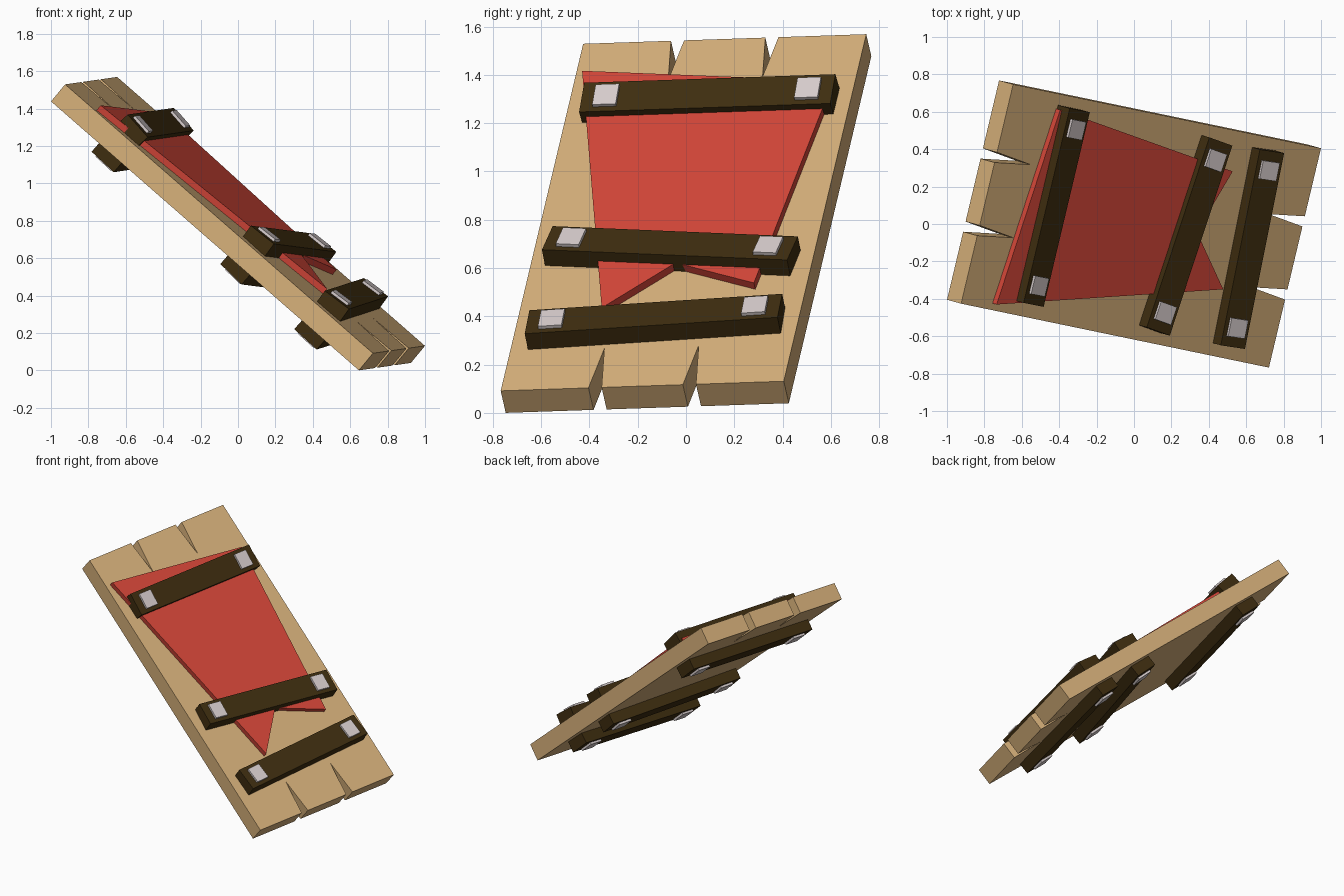
import bpy, bmesh
from mathutils import Matrix, Vector

if "Cube" in bpy.data.objects:
    bpy.data.objects.remove(bpy.data.objects["Cube"])


def material(name, rgb):
    m = bpy.data.materials.new(name)
    m.diffuse_color = (*rgb, 1)
    m.use_nodes = True
    m.node_tree.nodes["Principled BSDF"].inputs["Base Color"].default_value = m.diffuse_color
    return m


TAN = material("tan wood", (0.69, 0.445, 0.20))
DARK = material("dark wood", (0.050, 0.027, 0.005))
RED = material("red paint", (0.68, 0.063, 0.041))
STEEL = material("pale metal", (0.69, 0.62, 0.62))

# Frame of the leaning board: across, along, outward
across = Vector((0.2308, 0.9727, 0.033)).normalized()
along = Vector((-0.743, 0.1586, 0.650))
along = (along - across * along.dot(across)).normalized()
out = across.cross(along)
BOARD = Matrix((across, along, out)).transposed().to_4x4()
BOARD.translation = (0, 0, 0.7845)


def prism(name, outline, h0, h1, mat, frame=BOARD):
    """Extrude an outline between two heights in the given frame."""
    bm = bmesh.new()
    base = bm.faces.new([bm.verts.new((x, y, h0)) for x, y in outline])
    top = bmesh.ops.extrude_face_region(bm, geom=[base])["geom"]
    verts = [g for g in top if isinstance(g, bmesh.types.BMVert)]
    bmesh.ops.translate(bm, verts=verts, vec=(0, 0, h1 - h0))
    bmesh.ops.recalc_face_normals(bm, faces=bm.faces)
    me = bpy.data.meshes.new(name)
    bm.to_mesh(me)
    bm.free()
    me.materials.append(mat)
    ob = bpy.data.objects.new(name, me)
    ob.matrix_world = frame
    bpy.context.collection.objects.link(ob)
    return ob


def rect(cx, w, d):
    return [(cx - w / 2, -d / 2), (cx + w / 2, -d / 2),
            (cx + w / 2, d / 2), (cx - w / 2, d / 2)]


# Three planks, with V notches at the ends where they meet
HW, HL, HT, NOTCH, DEPTH = 0.603, 1.106, 0.06, 0.028, 0.25
for i in range(3):
    l = -HW + i * 2 * HW / 3
    r = l + 2 * HW / 3
    lc = NOTCH if i > 0 else 0
    rc = NOTCH if i < 2 else 0
    pts = [(l + lc, -HL), (r - rc, -HL)]
    if rc:
        pts.append((r, -HL + DEPTH))
        pts.append((r, HL - DEPTH))
    pts += [(r - rc, HL), (l + lc, HL)]
    if lc:
        pts.append((l, HL - DEPTH))
        pts.append((l, -HL + DEPTH))
    prism(f"plank_{i + 1}", pts, -HT, HT, TAN)

# Red pennant panel with a forked lower end
prism("red_panel", [(-0.567, 0.891), (-0.241, -0.636), (0.030, -0.363),
                    (0.387, -0.509), (0.522, 0.772)], 0.055, 0.095, RED)

# Cross slats on both sides, each with two square nail heads
slats = [(0.008, 0.690, 0.0, 0.13),
         (0.0, -0.293, -0.112, -0.065),
         (0.003, -0.744, 0.047, -0.065)]
for i, (a, b, turn, roll) in enumerate(slats):
    for side, s in (("front", 1), ("back", -1)):
        frame = (BOARD @ Matrix.Translation((a, b, 0)) @ Matrix.Rotation(turn, 4, 'Z')
                 @ Matrix.Rotation(roll if s > 0 else 0.03, 4, 'X'))
        prism(f"{side}_slat_{i + 1}", rect(0, 1.07, 0.163), s * 0.02, s * 0.137, DARK, frame)
        for k, x in enumerate((-0.43, 0.43)):
            prism(f"{side}_nail_{i + 1}_{k + 1}", rect(x, 0.10, 0.112),
                  s * 0.13, s * 0.152, STEEL, frame)
